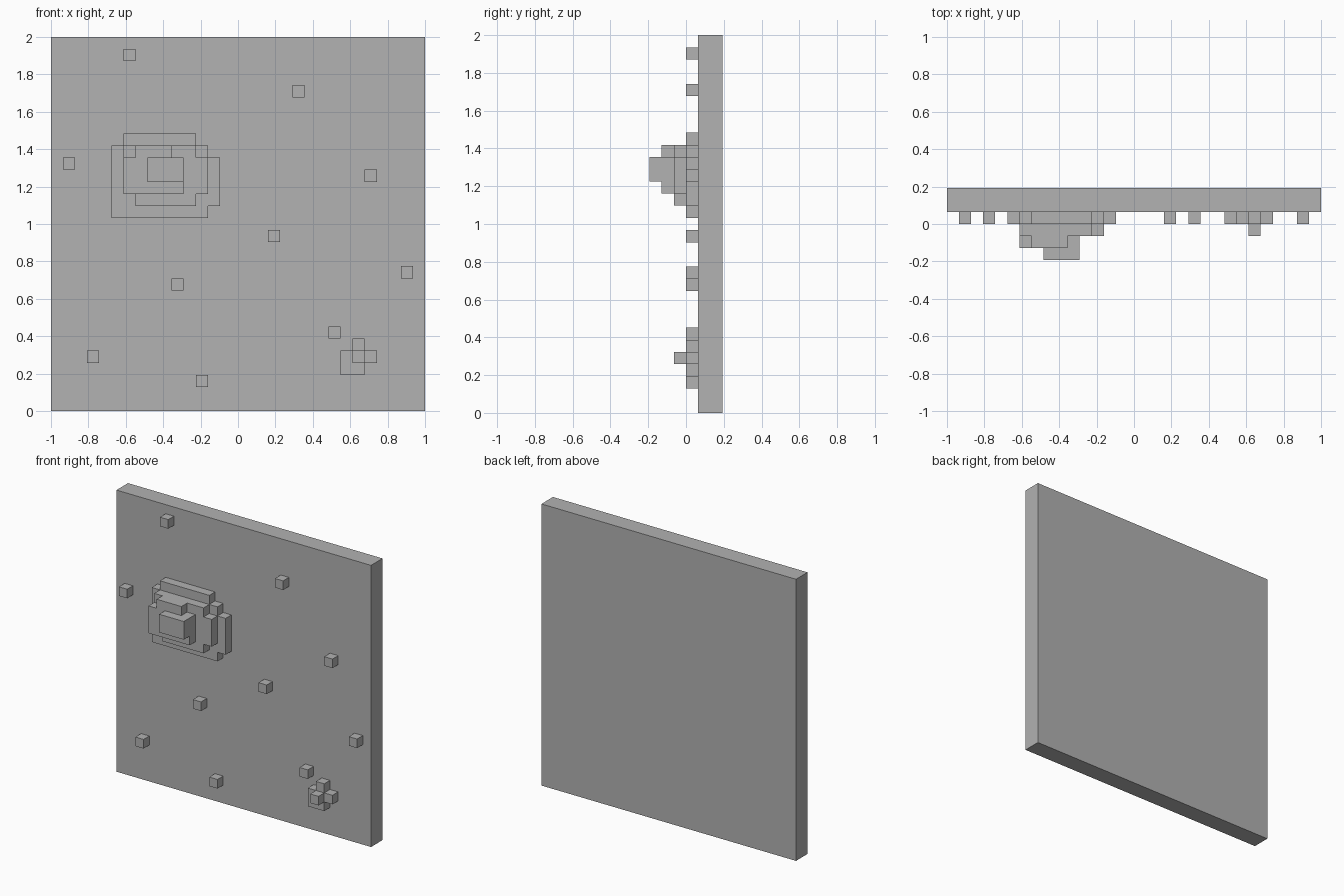
import bpy
import bmesh
from mathutils import Matrix, Vector

cube = bpy.data.objects.get("Cube")
if cube:
    bpy.data.objects.remove(cube, do_unlink=True)

N = 31              # the panel is N x N grid cells
CELL = 2 / N

grey = bpy.data.materials.new("stone grey")
grey.use_nodes = True
colour = (0.445, 0.445, 0.445, 1)
grey.diffuse_color = colour
grey.node_tree.nodes["Principled BSDF"].inputs["Base Color"].default_value = colour


def blocks(name, boxes, layer, depth=1):
    """Boxes given as (column, row, width, height) in cells; layer counts forward from y = CELL."""
    bm = bmesh.new()
    y = CELL * (1 - layer + depth / 2)
    for col, row, w, h in boxes:
        centre = Vector(((col + w / 2) * CELL - 1, y, (row + h / 2) * CELL))
        size = Matrix.Diagonal((w * CELL, depth * CELL, h * CELL, 1))
        bmesh.ops.create_cube(bm, size=1, matrix=Matrix.Translation(centre) @ size)
    mesh = bpy.data.meshes.new(name)
    bm.to_mesh(mesh)
    bm.free()
    mesh.materials.append(grey)
    obj = bpy.data.objects.new(name, mesh)
    bpy.context.collection.objects.link(obj)
    return obj


# Flat backing panel
blocks("panel", [(0, 0, N, N)], 0, depth=2)

# Scattered single cubes
studs = [(6, 29), (20, 26), (1, 20), (26, 19), (18, 14),
         (29, 11), (10, 10), (23, 6), (3, 4), (12, 2)]
blocks("scattered_studs", [(c, r, 1, 1) for c, r in studs], 1)

# Large stepped mound, from the panel outwards
mound = [
    [(6, 22, 6, 1), (5, 16, 8, 6), (13, 17, 1, 4)],
    [(6, 21, 6, 1), (6, 18, 7, 3), (7, 17, 5, 1)],
    [(7, 21, 3, 1), (6, 18, 5, 3)],
    [(8, 19, 3, 2)],
]
for i, boxes in enumerate(mound, 1):
    blocks(f"large_mound_step_{i}", boxes, i)

# Small mound in the lower corner
blocks("small_mound_base", [(24, 3, 2, 2), (25, 5, 1, 1), (26, 4, 1, 1)], 1)
blocks("small_mound_tip", [(25, 4, 1, 1)], 2)
